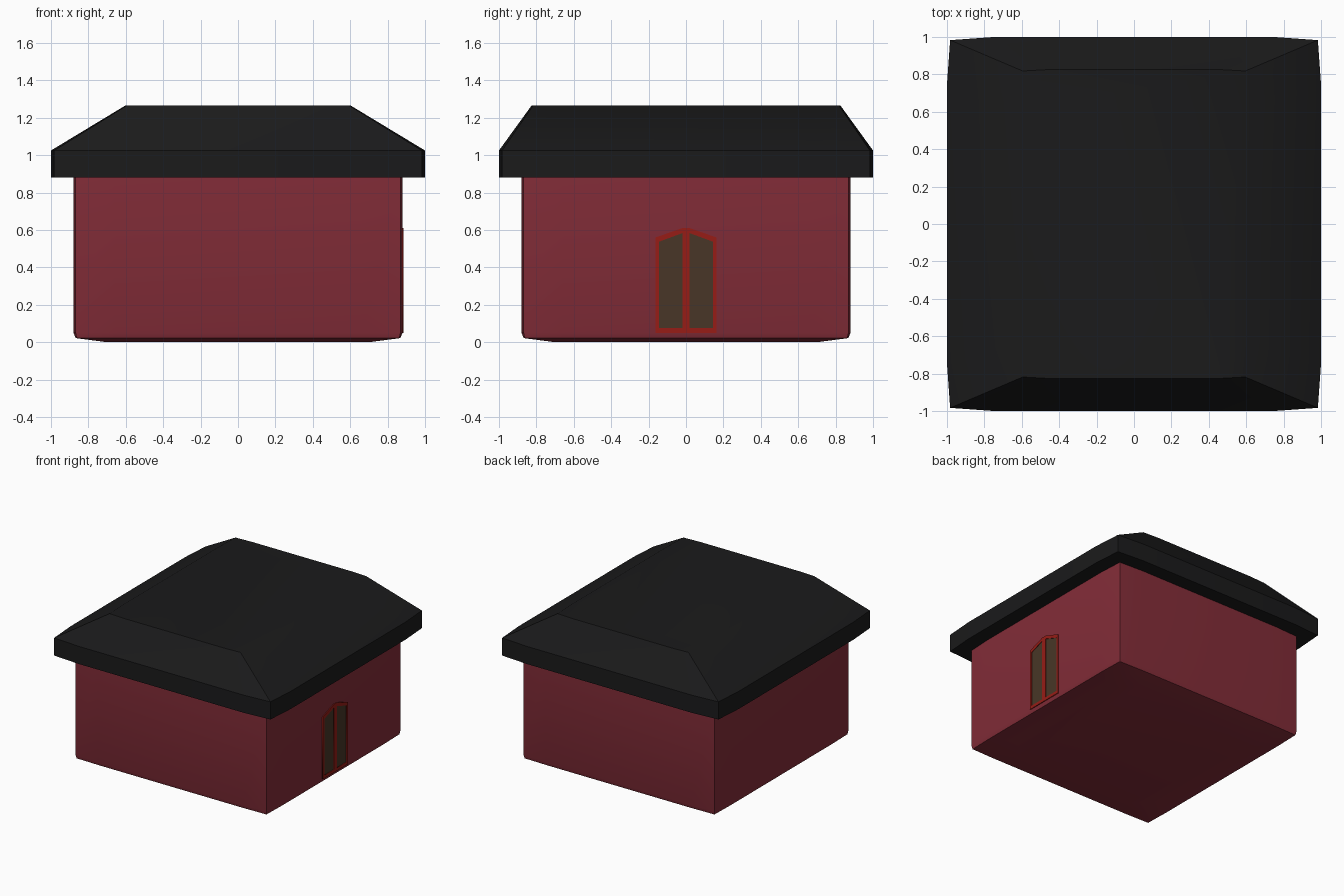
import bpy, bmesh, math

if "Cube" in bpy.data.objects:
    bpy.data.objects.remove(bpy.data.objects["Cube"])


def paint(obj, rgb):
    mat = bpy.data.materials.new(obj.name + "_colour")
    mat.diffuse_color = (*rgb, 1)
    mat.use_nodes = True
    mat.node_tree.nodes["Principled BSDF"].inputs["Base Color"].default_value = mat.diffuse_color
    obj.data.materials.append(mat)


def ring(bm, cx, cy, bulge, z):
    # rectangle whose sides swell outwards between the corners
    k, b = 0.76, bulge
    pts = []
    for sx, sy in ((1, 0), (0, 1), (-1, 0), (0, -1)):
        for t in (-1, -k, k):
            e = b if abs(t) < 1 else 0
            pts.append((sx * (cx + e) - sy * cx * t, sy * (cy + e) + sx * cy * t, z))
    return [bm.verts.new(p) for p in pts]


def stack(name, levels, rgb, angle):
    bm = bmesh.new()
    rings = [ring(bm, *lv) for lv in levels]
    for a, b in zip(rings, rings[1:]):
        for i in range(12):
            j = (i + 1) % 12
            bm.faces.new((a[i], a[j], b[j], b[i]))
    bm.faces.new(rings[0][::-1])
    bm.faces.new(rings[-1])
    bmesh.ops.recalc_face_normals(bm, faces=bm.faces[:])
    me = bpy.data.meshes.new(name)
    bm.to_mesh(me)
    bm.free()
    obj = bpy.data.objects.new(name, me)
    bpy.context.collection.objects.link(obj)
    paint(obj, rgb)
    bpy.ops.object.select_all(action='DESELECT')
    obj.select_set(True)
    bpy.context.view_layer.objects.active = obj
    bpy.ops.object.shade_smooth_by_angle(angle=math.radians(angle))


def plate(name, outlines, x0, x1, rgb):
    # flat extruded panel in the y-z plane; inner outlines become holes
    cu = bpy.data.curves.new(name, 'CURVE')
    cu.dimensions = '2D'
    cu.fill_mode = 'BOTH'
    cu.extrude = (x1 - x0) / 2
    for pts in outlines:
        sp = cu.splines.new('POLY')
        sp.points.add(len(pts) - 1)
        for p, (y, z) in zip(sp.points, pts):
            p.co = (y, z, 0, 1)
        sp.use_cyclic_u = True
    obj = bpy.data.objects.new(name, cu)
    bpy.context.collection.objects.link(obj)
    obj.location.x = (x0 + x1) / 2
    obj.rotation_euler = (math.pi / 2, 0, math.pi / 2)
    paint(obj, rgb)
    bpy.ops.object.select_all(action='DESELECT')
    obj.select_set(True)
    bpy.context.view_layer.objects.active = obj
    bpy.ops.object.convert(target='MESH')


# walls with a slightly swollen base
stack("walls", [(0.70, 0.70, 0, 0.0), (0.863, 0.863, 0.005, 0.022),
                (0.868, 0.868, 0.011, 0.05), (0.868, 0.868, 0.011, 0.90)],
      (0.23, 0.026, 0.04), 35)

# hipped roof with a flat top and deep eaves
stack("roof", [(0.983, 0.983, 0.017, 0.88), (0.983, 0.983, 0.017, 1.025),
               (0.595, 0.818, 0.008, 1.265)], (0.0105, 0.0105, 0.011), 33)

# double window on the right wall
pane = [(0.02, 0.075), (0.145, 0.075), (0.145, 0.537), (0.02, 0.583)]
mirrored = [(-y, z) for y, z in pane]
outer = [(-0.163, 0.05), (0.163, 0.05), (0.163, 0.56), (0.02, 0.61),
         (-0.02, 0.61), (-0.163, 0.56)]
plate("window_frame", [outer, pane, mirrored], 0.862, 0.886, (0.31, 0.012, 0.008))
plate("left_pane", [mirrored], 0.864, 0.882, (0.065, 0.037, 0.02))
plate("right_pane", [pane], 0.864, 0.882, (0.065, 0.037, 0.02))
